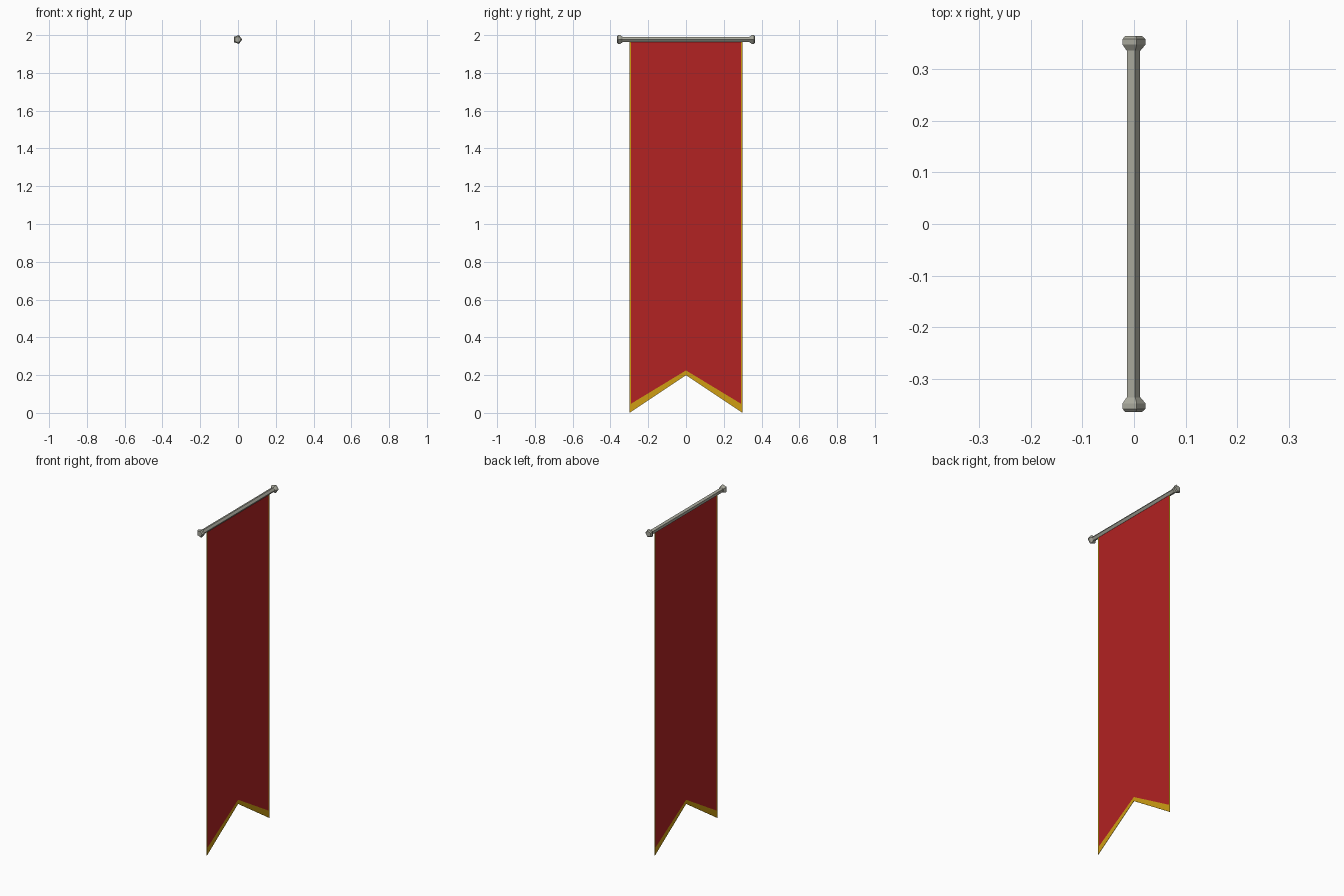
import bpy, bmesh, math

if "Cube" in bpy.data.objects:
    bpy.data.objects.remove(bpy.data.objects["Cube"])

def mat(name, rgb):
    m = bpy.data.materials.new(name)
    m.diffuse_color = (*rgb, 1)
    m.use_nodes = True
    m.node_tree.nodes["Principled BSDF"].inputs["Base Color"].default_value = m.diffuse_color
    return m

red = mat("red cloth", (0.445, 0.016, 0.016))
gold = mat("gold trim", (0.62, 0.34, 0.006))
grey = mat("grey metal", (0.39, 0.39, 0.33))

R = 0.0245                      # knob radius
CX, CZ = -0.0955 * R, 2 - 0.951 * R   # rod axis

def finish(name, bm, mats):
    me = bpy.data.meshes.new(name)
    bm.to_mesh(me)
    bm.free()
    for m in mats:
        me.materials.append(m)
    ob = bpy.data.objects.new(name, me)
    bpy.context.collection.objects.link(ob)
    return ob

def lathe(name, rings, sides=5):
    """Pentagonal solid along y from (y, radius) rings."""
    bm = bmesh.new()
    loops = []
    for y, r in rings:
        loops.append([bm.verts.new((CX + r * math.cos(math.tau * i / sides), y,
                                    CZ + r * math.sin(math.tau * i / sides)))
                      for i in range(sides)])
    for a, b in zip(loops, loops[1:]):
        for i in range(sides):
            j = (i + 1) % sides
            bm.faces.new((a[i], a[j], b[j], b[i]))
    bm.faces.new(loops[0])
    bm.faces.new(loops[-1])
    bmesh.ops.recalc_face_normals(bm, faces=bm.faces)
    return finish(name, bm, [grey])

# Crossbar and its two end knobs
lathe("crossbar", [(-0.345, 0.0142), (0.345, 0.0142)])
for s, name in ((-1, "left_knob"), (1, "right_knob")):
    lathe(name, [(s * y, r) for y, r in
                 ((0.337, 0.0155), (0.348, R), (0.359, R), (0.365, 0.0175))])

# Swallow-tailed banner: red field, gold side and bottom trim
W, WI, TOP = 0.30, 0.292, 1.972
bm = bmesh.new()
for s in (-1, 1):
    def quad(pts, mi):
        f = bm.faces.new([bm.verts.new((0, s * y, z)) for y, z in pts])
        f.material_index = mi
    quad([(0, 0.225), (WI, 0.048), (WI, TOP), (0, TOP)], 0)
    quad([(WI, 0.048), (W, 0), (W, TOP), (WI, TOP)], 1)
    quad([(0, 0.20), (W, 0), (WI, 0.048), (0, 0.225)], 1)
bmesh.ops.remove_doubles(bm, verts=bm.verts, dist=1e-5)
bmesh.ops.recalc_face_normals(bm, faces=bm.faces)
banner = finish("banner", bm, [red, gold])
sol = banner.modifiers.new("thickness", 'SOLIDIFY')
sol.thickness = 0.002
sol.offset = 0
